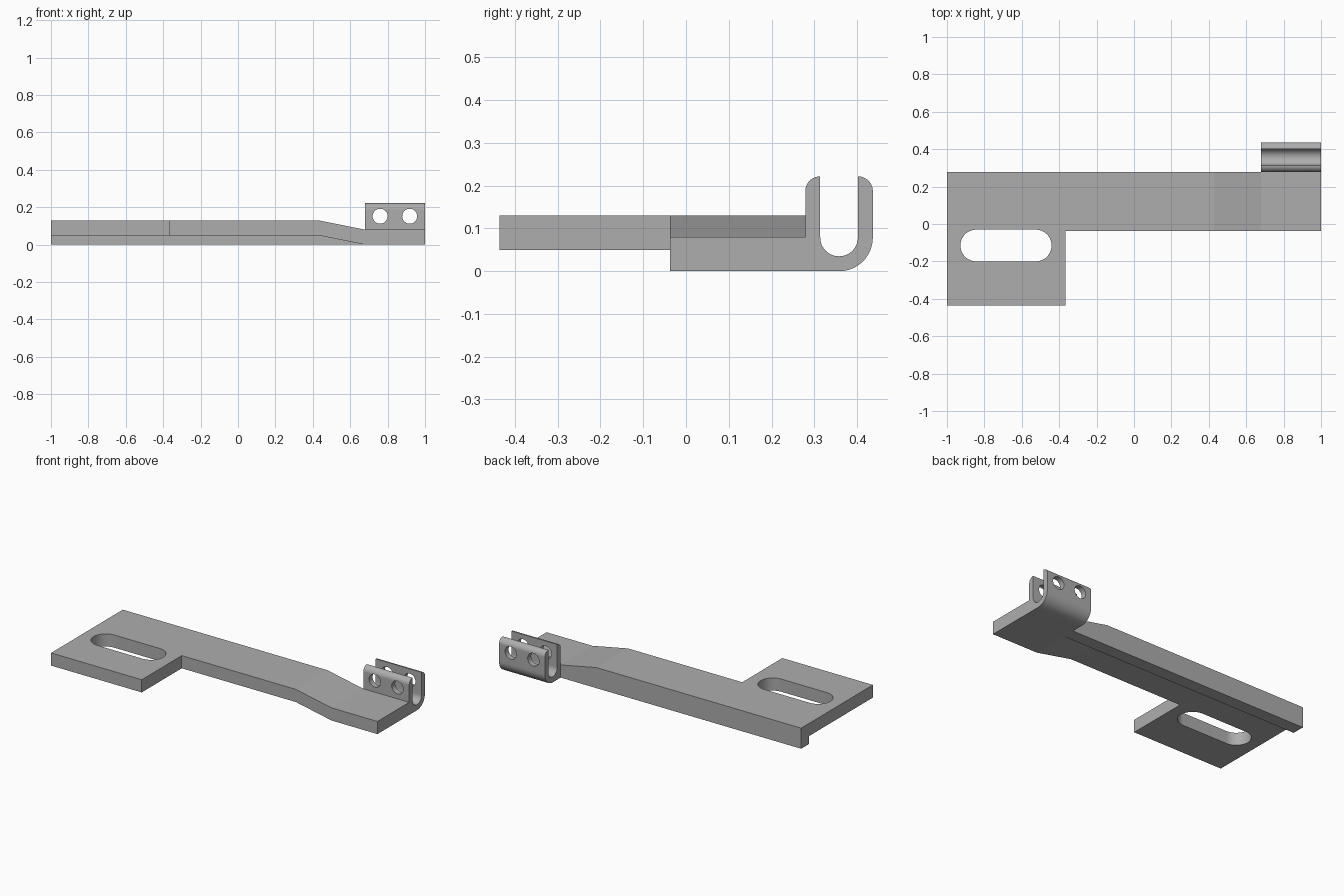
import bpy, bmesh
from math import sin, cos, pi, radians
from mathutils import Vector

cube = bpy.data.objects.get("Cube")
if cube:
    bpy.data.objects.remove(cube)

steel = bpy.data.materials.new("grey_steel")
steel.use_nodes = True
GREY = (0.42, 0.42, 0.42, 1)
steel.diffuse_color = GREY
steel.node_tree.nodes["Principled BSDF"].inputs["Base Color"].default_value = GREY

# Main dimensions
FRONT, BACK = -0.037, 0.279      # arm edges in y
STEP, THICK = 0.05, 0.08         # height of the raised arm, sheet thickness
BEND, FOOT = 0.43, 0.68          # slope start and end in x


def arc(cx, cy, r, start, end, steps=16):
    """Points on an arc, angles in degrees."""
    angles = [radians(start + (end - start) * i / steps) for i in range(steps + 1)]
    return [(cx + r * cos(a), cy + r * sin(a)) for a in angles]


def prism(name, outline, axis, low, high):
    """Extrude an outline along an axis between two positions."""
    place = {"x": lambda a, b: (low, a, b),
             "y": lambda a, b: (a, low, b),
             "z": lambda a, b: (a, b, low)}[axis]
    direction = Vector([float(axis == k) for k in "xyz"])
    bm = bmesh.new()
    face = bm.faces.new([bm.verts.new(place(a, b)) for a, b in outline])
    result = bmesh.ops.extrude_face_region(bm, geom=[face], use_keep_orig=True)
    moved = [g for g in result["geom"] if isinstance(g, bmesh.types.BMVert)]
    bmesh.ops.translate(bm, verts=moved, vec=direction * (high - low))
    bmesh.ops.recalc_face_normals(bm, faces=bm.faces)
    mesh = bpy.data.meshes.new(name)
    bm.to_mesh(mesh)
    bm.free()
    mesh.materials.append(steel)
    obj = bpy.data.objects.new(name, mesh)
    bpy.context.collection.objects.link(obj)
    return obj


def combine(target, other, operation):
    """Apply a boolean and remove the other object."""
    mod = target.modifiers.new("combine", "BOOLEAN")
    mod.operation, mod.solver, mod.object = operation, "EXACT", other
    bpy.context.view_layer.objects.active = target
    bpy.ops.object.modifier_apply(modifier=mod.name)
    bpy.data.objects.remove(other)


# Arm with its mounting tab, sloping down to the foot
tab_side, tab_front = -0.367, -0.436
bracket = prism("bracket", [(-1, tab_front), (tab_side, tab_front), (tab_side, FRONT),
                            (FOOT, FRONT), (FOOT, BACK), (-1, BACK)],
                "z", STEP, STEP + THICK)
bm = bmesh.new()
bm.from_mesh(bracket.data)
bmesh.ops.bisect_plane(bm, geom=bm.verts[:] + bm.edges[:] + bm.faces[:],
                       plane_co=(BEND, 0, 0), plane_no=(1, 0, 0))
for v in bm.verts:
    if v.co.x > BEND + 0.01:
        v.co.z -= STEP
bm.to_mesh(bracket.data)
bm.free()

# Long slot in the tab
slot_y, slot_r = -0.115, 0.085
slot = prism("slot_cutter",
             arc(-0.928 + slot_r, slot_y, slot_r, 90, 270, 32)
             + arc(-0.441 - slot_r, slot_y, slot_r, -90, 90, 32), "z", -0.1, 0.3)
combine(bracket, slot, "DIFFERENCE")

# Stiffening flange under the back edge
flange = prism("flange", [(-1, 0), (FOOT, 0), (BEND, STEP), (-1, STEP)],
               "y", BACK - THICK, BACK)
combine(bracket, flange, "UNION")

# Foot and U-shaped clip in one profile
mid, top, wall, gap = 0.358, 0.222, 0.035, 0.044
outer = mid + gap + wall
clip = prism("clip",
             [(FRONT, 0)]
             + arc(mid, outer - mid, outer - mid, -90, 0)
             + arc(outer - wall, top - wall, wall, 0, 90)
             + arc(mid, wall + gap, gap, 0, -180, 32)
             + arc(BACK + wall, top - wall, wall, 90, 180)
             + [(BACK, THICK), (FRONT, THICK)],
             "x", FOOT, 1)

# Two pin holes through both clip walls
for x in (0.76, 0.918):
    hole = prism("hole_cutter", arc(x, 0.152, 0.04, 0, 360, 48)[:-1], "y", 0.1, 0.6)
    combine(clip, hole, "DIFFERENCE")
combine(bracket, clip, "UNION")

# Merge flat neighbours and keep edges crisp
bm = bmesh.new()
bm.from_mesh(bracket.data)
bmesh.ops.remove_doubles(bm, verts=bm.verts, dist=0.0001)
bmesh.ops.dissolve_limit(bm, angle_limit=radians(0.5), verts=bm.verts, edges=bm.edges)
bm.to_mesh(bracket.data)
bm.free()
bpy.ops.object.select_all(action="DESELECT")
bracket.select_set(True)
bpy.context.view_layer.objects.active = bracket
bpy.ops.object.shade_smooth_by_angle(angle=radians(9))
